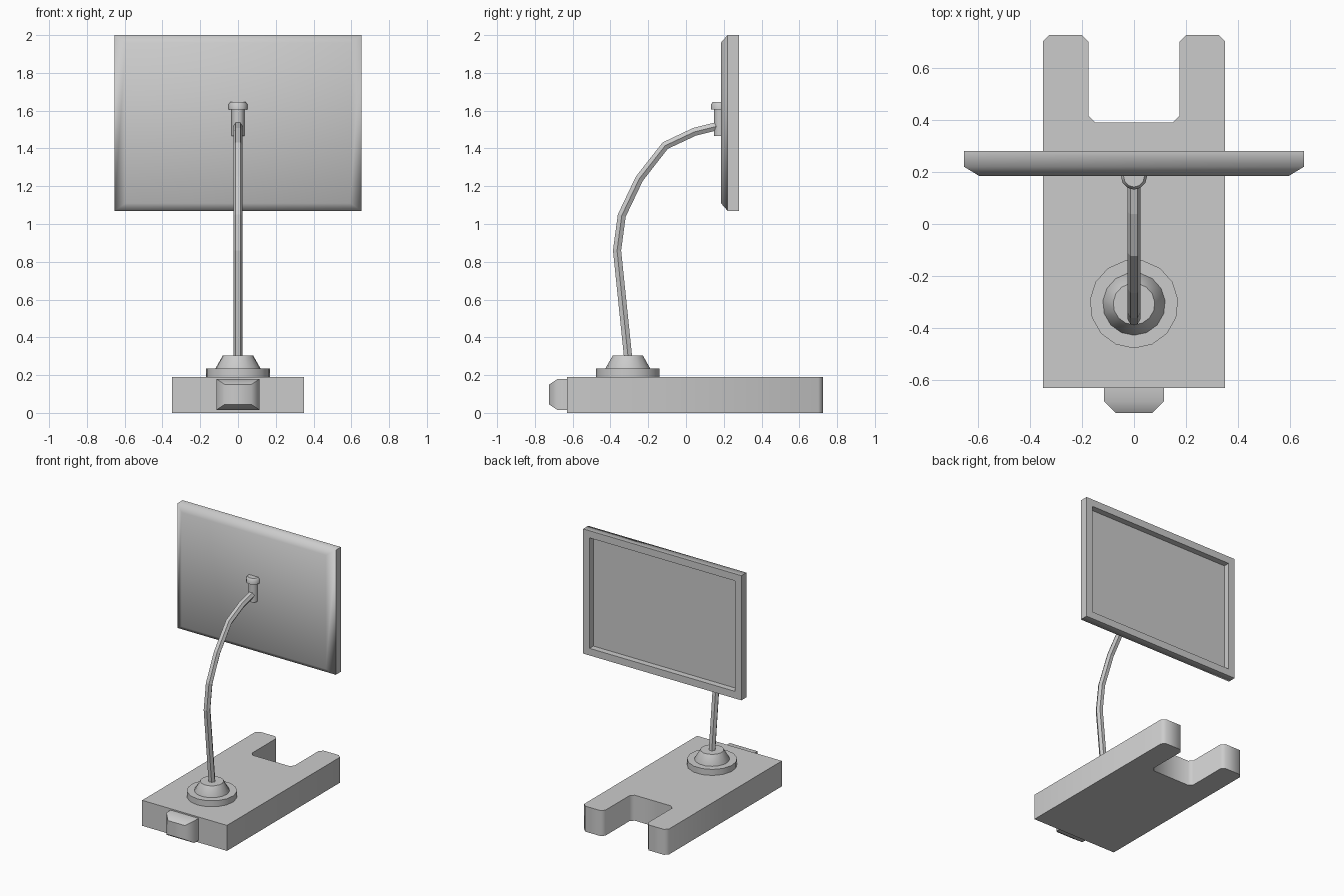
import bpy
import bmesh
from math import radians, sin, cos, tau

cube = bpy.data.objects.get("Cube")
if cube:
    bpy.data.objects.remove(cube)

grey = bpy.data.materials.new("plain_grey")
grey.use_nodes = True
COLOUR = (0.6, 0.6, 0.6, 1)
grey.diffuse_color = COLOUR
grey.node_tree.nodes["Principled BSDF"].inputs["Base Color"].default_value = COLOUR


def loft(name, rings, smooth=50):
    """Skin closed rings of equal point count and cap both ends."""
    bm = bmesh.new()
    loops = [[bm.verts.new(p) for p in ring] for ring in rings]
    for a, b in zip(loops, loops[1:]):
        for i in range(len(a)):
            j = (i + 1) % len(a)
            bm.faces.new((a[i], a[j], b[j], b[i]))
    bm.faces.new(loops[0])
    bm.faces.new(loops[-1])
    bmesh.ops.recalc_face_normals(bm, faces=bm.faces)
    mesh = bpy.data.meshes.new(name)
    bm.to_mesh(mesh)
    bm.free()
    obj = bpy.data.objects.new(name, mesh)
    bpy.context.collection.objects.link(obj)
    mesh.materials.append(grey)
    bpy.ops.object.select_all(action="DESELECT")
    obj.select_set(True)
    bpy.context.view_layer.objects.active = obj
    bpy.ops.object.shade_smooth_by_angle(angle=radians(smooth))
    return obj


def rect(half_x, z0, z1, y):
    return [(-half_x, y, z0), (half_x, y, z0), (half_x, y, z1), (-half_x, y, z1)]


def lathe(name, y, profile, sides):
    """Turn (radius, height) pairs around an upright axis at y."""
    angles = [tau * i / sides for i in range(sides)]
    loft(name, [[(r * sin(a), y - r * cos(a), z) for a in angles]
                for r, z in profile])


# Base slab with a notch between two prongs, corners clipped
half = [(0.35, -0.63), (0.35, 0.70), (0.325, 0.725), (0.20, 0.725),
        (0.175, 0.70), (0.175, 0.415), (0.15, 0.39)]
outline = half + [(-x, y) for x, y in reversed(half)]
loft("base", [[(x, y, z) for x, y in outline] for z in (0, 0.19)])

# Clipped block on the front of the base
loft("front_block", [rect(0.115, 0.015, 0.18, -0.62),
                     rect(0.115, 0.015, 0.18, -0.68),
                     rect(0.07, 0.045, 0.15, -0.725)])

# Stem foot: disc and cone
lathe("foot_disc", -0.307, [(0.17, 0.185), (0.17, 0.235)], 15)
lathe("foot_cone", -0.307, [(0.12, 0.23), (0.12, 0.235), (0.08, 0.305)], 15)

# Bent stem
path = [(-0.305, 0.28), (-0.365, 0.86), (-0.34, 1.045), (-0.247, 1.24),
        (-0.11, 1.415), (0.045, 1.488), (0.185, 1.523)]
curve = bpy.data.curves.new("stem", "CURVE")
curve.dimensions = "3D"
curve.bevel_depth = 0.025
curve.bevel_resolution = 1
curve.use_fill_caps = True
spline = curve.splines.new("POLY")
spline.points.add(len(path) - 1)
for point, (y, z) in zip(spline.points, path):
    point.co = (0, y, z, 1)
spline.use_smooth = False
curve.materials.append(grey)
bpy.context.collection.objects.link(bpy.data.objects.new("stem", curve))

# Screen mount: post and cap
lathe("mount_post", 0.182, [(0.034, 1.465), (0.034, 1.61)], 12)
lathe("mount_cap", 0.182, [(0.05, 1.605), (0.05, 1.633), (0.04, 1.647)], 12)

# Screen panel: bevelled shell on the front, recessed display at the rear
loft("screen", [rect(0.595, 1.11, 1.96, 0.185),
                rect(0.653, 1.07, 2.0, 0.22),
                rect(0.653, 1.07, 2.0, 0.28),
                rect(0.60, 1.123, 1.947, 0.28),
                rect(0.60, 1.123, 1.947, 0.235)])
